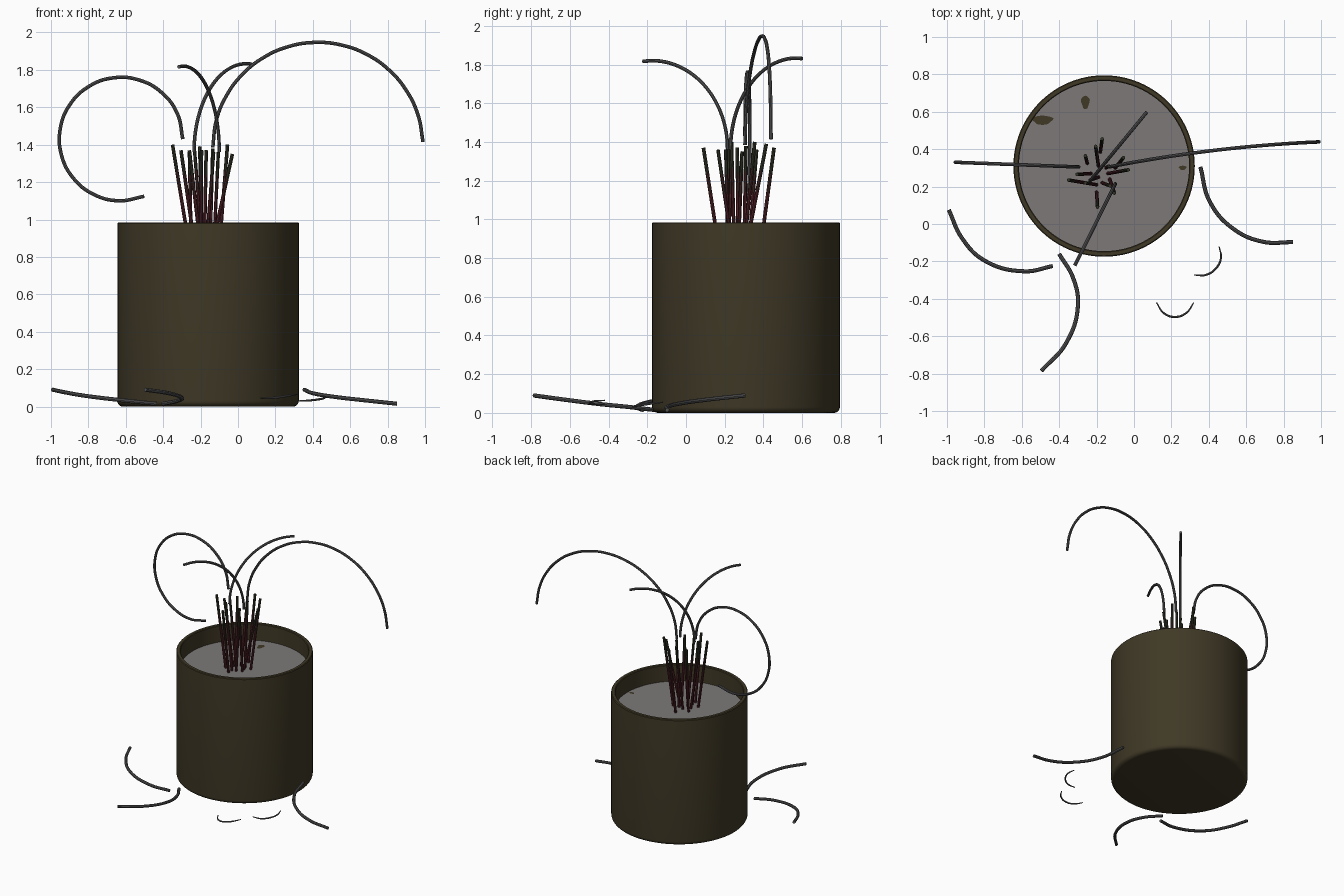
import bpy, bmesh, math
from math import sin, cos, pi, radians

if "Cube" in bpy.data.objects:
    bpy.data.objects.remove(bpy.data.objects["Cube"])


def mat(name, c):
    m = bpy.data.materials.new(name)
    m.diffuse_color = (*c, 1)
    m.use_nodes = True
    m.node_tree.nodes["Principled BSDF"].inputs["Base Color"].default_value = m.diffuse_color
    return m


OLIVE = mat("olive pot", (0.050, 0.040, 0.019))
SOIL = mat("grey soil", (0.205, 0.190, 0.190))
WIRE = mat("grey leaf", (0.090, 0.090, 0.095))
RED = mat("dark red stem", (0.085, 0.016, 0.022))
MID = mat("brown stem", (0.055, 0.022, 0.020))
DARK = mat("dark green stem", (0.032, 0.036, 0.020))

CX, CY, R = -0.16, 0.31, 0.485
SOIL_Z = 0.855


def add_mesh(name, me, mats, angle=40):
    ob = bpy.data.objects.new(name, me)
    bpy.context.collection.objects.link(ob)
    for m in mats:
        me.materials.append(m)
    bpy.ops.object.select_all(action='DESELECT')
    ob.select_set(True)
    bpy.context.view_layer.objects.active = ob
    bpy.ops.object.shade_smooth_by_angle(angle=radians(angle))
    return ob


def lathe(name, prof, m, n=96):
    """Spin a (radius, z) profile around the pot axis; radius 0 closes it."""
    bm = bmesh.new()
    rings = []
    for r, z in prof:
        k = 1 if r == 0 else n
        rings.append([bm.verts.new((CX + r * cos(2 * pi * i / n),
                                    CY + r * sin(2 * pi * i / n), z)) for i in range(k)])
    for a, b in zip(rings, rings[1:]):
        for i in range(n):
            j = (i + 1) % n
            q = [a[i % len(a)], a[j % len(a)], b[j % len(b)], b[i % len(b)]]
            bm.faces.new(list(dict.fromkeys(q)))
    bmesh.ops.recalc_face_normals(bm, faces=bm.faces)
    me = bpy.data.meshes.new(name)
    bm.to_mesh(me)
    bm.free()
    return add_mesh(name, me, [m])


def tube(name, pts, r, mats, smooth=True, taper=None):
    """Round tube through the points."""
    cu = bpy.data.curves.new(name, 'CURVE')
    cu.dimensions = '3D'
    cu.bevel_depth = r
    cu.bevel_resolution = 2
    cu.use_fill_caps = True
    cu.resolution_u = 12
    sp = cu.splines.new('BEZIER' if smooth else 'POLY')
    store = sp.bezier_points if smooth else sp.points
    store.add(len(pts) - 1)
    for i, p in enumerate(pts):
        if smooth:
            store[i].co = p
            store[i].handle_left_type = store[i].handle_right_type = 'AUTO'
        else:
            store[i].co = (*p, 1)
        if taper:
            store[i].radius = taper[i]
    tmp = bpy.data.objects.new(name + "_path", cu)
    bpy.context.collection.objects.link(tmp)
    bpy.context.view_layer.update()
    me = bpy.data.meshes.new_from_object(
        tmp.evaluated_get(bpy.context.evaluated_depsgraph_get()))
    bpy.data.objects.remove(tmp)
    me.materials.clear()
    return add_mesh(name, me, mats)


# Pot: rounded foot, straight wall, thin rim, inside floor just under the soil
foot = [(R - 0.03 + 0.03 * sin(a), 0.03 - 0.03 * cos(a))
        for a in [i * pi / 10 for i in range(6)]]
lathe("pot", [(0, 0)] + foot + [(R, 0.98), (R - 0.005, 0.985), (R - 0.025, 0.985),
      (R - 0.03, 0.98), (R - 0.03, SOIL_Z - 0.01), (0, SOIL_Z - 0.01)], OLIVE)
lathe("soil", [(R - 0.03, SOIL_Z - 0.008), (R - 0.03, SOIL_Z), (0, SOIL_Z)], SOIL)

# Small bare patches on the soil
for i, (x, y, rx, ry) in enumerate([(-0.26, 0.65, 0.022, 0.036),
                                    (-0.49, 0.555, 0.055, 0.025),
                                    (0.26, 0.30, 0.02, 0.012)]):
    bm = bmesh.new()
    ring = [bm.verts.new((x + rx * cos(a) * (1 + 0.2 * sin(3 * a)),
                          y + ry * sin(a), SOIL_Z + 0.002))
            for a in [k * pi / 8 for k in range(16)]]
    bm.faces.new(ring)
    me = bpy.data.meshes.new("soil_patch")
    bm.to_mesh(me)
    bm.free()
    add_mesh(f"soil_patch_{i + 1}", me, [OLIVE])

# Upright stems: base x, y then tip x, y, z
STEMS = [(-.26, .22, -.35, .235, 1.40), (-.23, .27, -.305, .265, 1.37),
         (-.25, .325, -.26, .365, 1.36), (-.18, .385, -.17, .455, 1.37),
         (-.19, .31, -.205, .415, 1.39), (-.10, .30, -.056, .355, 1.40),
         (-.14, .27, -.03, .29, 1.35), (-.20, .17, -.195, .09, 1.37),
         (-.13, .24, -.105, .165, 1.36), (-.20, .21, -.26, .22, 1.37),
         (-.17, .22, -.13, .205, 1.36), (-.19, .25, -.235, .235, 1.40),
         (-.15, .30, -.135, .31, 1.38)]
for i, (x0, y0, x1, y1, z1) in enumerate(STEMS):
    z0 = SOIL_Z - 0.005
    pts = [(x0 + (x1 - x0) * t, y0 + (y1 - y0) * t, z0 + (z1 - z0) * t)
           for t in (0, 0.55, 0.75, 1)]
    ob = tube(f"stem_{i + 1}", pts, 0.0095, [RED, MID, DARK], smooth=False)
    for p in ob.data.polygons:
        t = (p.center.z - z0) / (z1 - z0)
        p.material_index = 0 if t < 0.55 else 1 if t < 0.75 else 2


# Arching leaves: elliptical sweep from a stem tip, with y following the x travel
def arch(name, x0, dx, y0, yfun, z0, dz, deg):
    pts = []
    for k in range(13):
        a = radians(deg) * k / 12
        f = 1 - cos(a)
        pts.append((x0 + dx * f, y0 + yfun(f), z0 + dz * sin(a)))
    tube(name, pts, 0.0095, [WIRE])


arch("leaf_left", -.295, -.33, .305, lambda f: .0125 * f, 1.43, .33, 292)
arch("leaf_right", -.135, .5625, .305, lambda f: .11 * f - .0215 * f * f, 1.385, .562, 177)
arch("leaf_back", -.235, .28, .23, lambda f: .34 * f, 1.36, .473, 95)
arch("leaf_front", -.10, -.193, .215, lambda f: -.39 * f, 1.36, .46, 97)

# Fallen leaves lying around the pot
FALLEN = [
    [(-.99, .075, .09), (-.92, -.075, .075), (-.80, -.195, .055), (-.585, -.253, .03),
     (-.435, -.225, .015)],
    [(-.40, -.16, .015), (-.325, -.29, .03), (-.30, -.44, .045), (-.365, -.64, .07),
     (-.495, -.785, .09)],
    [(.355, .305, .09), (.405, .12, .07), (.53, -.025, .05), (.69, -.095, .032),
     (.85, -.097, .015)],
]
for i, pts in enumerate(FALLEN):
    tube(f"fallen_leaf_{i + 1}", pts, 0.011, [WIRE])

# Two small tapered slivers
SLIVERS = [
    [(.12, -.42, .045), (.16, -.477, .045), (.22, -.497, .05), (.28, -.475, .06),
     (.32, -.42, .065)],
    [(.32, -.273, .03), (.385, -.272, .033), (.44, -.235, .04), (.465, -.18, .048),
     (.455, -.12, .055)],
]
for i, pts in enumerate(SLIVERS):
    tube(f"sliver_{i + 1}", pts, 0.006, [WIRE], taper=[0.5, 0.9, 1, 0.9, 0.5])
